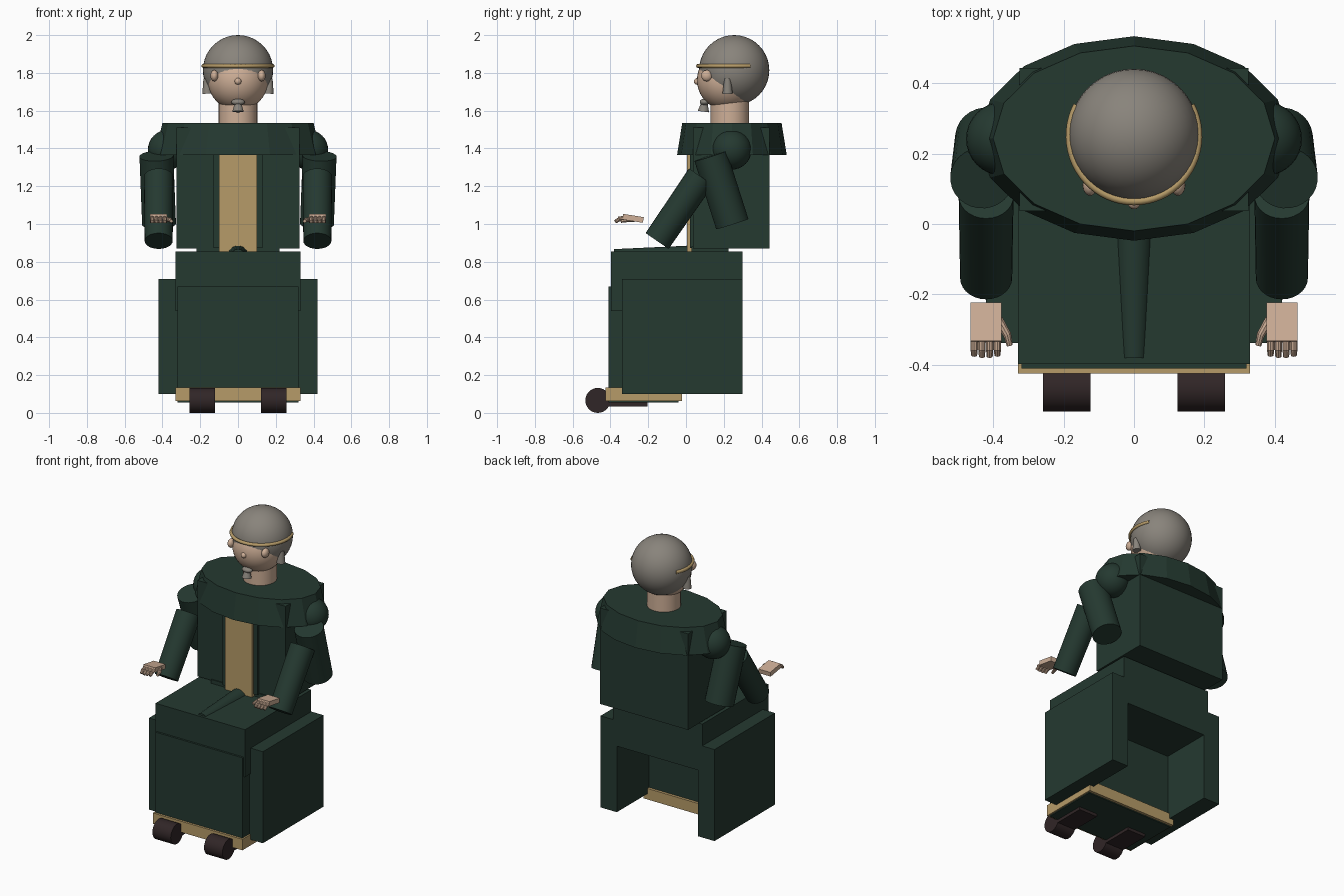
import bpy, math
from mathutils import Vector, Matrix

if "Cube" in bpy.data.objects:
    bpy.data.objects.remove(bpy.data.objects["Cube"])


def material(name, rgb):
    m = bpy.data.materials.new(name)
    m.diffuse_color = (*rgb, 1)
    m.use_nodes = True
    m.node_tree.nodes["Principled BSDF"].inputs["Base Color"].default_value = m.diffuse_color
    return m


GREEN = material("dark green", (0.018, 0.041, 0.030))
GOLD = material("gold", (0.47, 0.33, 0.14))
SKIN = material("skin", (0.62, 0.43, 0.31))
GREY = material("grey hair", (0.25, 0.23, 0.20))
BROWN = material("dark brown", (0.030, 0.019, 0.020))


def finish(name, mat, smooth=True):
    ob = bpy.context.object
    ob.name = name
    ob.data.materials.append(mat)
    if smooth:
        bpy.ops.object.shade_smooth_by_angle(angle=math.radians(35))
    return ob


def box(name, mat, x, y, z, tilt=0):
    """Box from (min, max) ranges, optionally tilted about x."""
    mid = [(a + b) / 2 for a, b in (x, y, z)]
    bpy.ops.mesh.primitive_cube_add(size=1, location=mid, rotation=(tilt, 0, 0))
    bpy.context.object.scale = [b - a for a, b in (x, y, z)]
    return finish(name, mat, False)


def ball(name, mat, loc, r, scale=(1, 1, 1), seg=32):
    bpy.ops.mesh.primitive_uv_sphere_add(segments=seg, ring_count=seg // 2, radius=r, location=loc)
    bpy.context.object.scale = scale
    return finish(name, mat)


def rod(name, mat, a, b, r1, r2, sides=28):
    """Cylinder or cone frustum from point a to point b."""
    a, b = Vector(a), Vector(b)
    bpy.ops.mesh.primitive_cone_add(vertices=sides, radius1=r1, radius2=r2,
                                    depth=(b - a).length, location=(a + b) / 2)
    bpy.context.object.rotation_euler = (b - a).to_track_quat('Z', 'Y').to_euler()
    return finish(name, mat)


# chair and legs
box("seat", GREEN, (-.33, .33), (-.397, .3), (.54, .855))
box("leg_block", GREEN, (-.32, .32), (-.41, -.04), (.055, .67))
box("foot_trim", GOLD, (-.33, .33), (-.425, -.022), (.062, .135))
box("hips", GREEN, (-.22, .22), (.03, .225), (.85, .88))
rod("lap_fold", GREEN, (0, .05, .83), (0, -.38, .83), .057, .037)

# torso, front panel and mantle
box("torso", GREEN, (-.325, .325), (.037, .443), (.87, 1.51))
box("robe_opening", GREEN, (-.13, .13), (.02, .05), (.872, 1.4))
box("front_panel", GOLD, (-.1, .1), (.005, .05), (.855, 1.4))
bpy.ops.mesh.primitive_cone_add(vertices=16, radius1=.442, radius2=.40, depth=.17,
                                location=(0, .243, 1.45))
mantle = finish("mantle", GREEN, False)
mantle.scale.y = .657

# neck and head
rod("neck", SKIN, (0, .232, 1.5), (0, .232, 1.69), .102, .102, 32)
ball("face", SKIN, (0, .218, 1.762), .16, seg=40)
ball("hair", GREY, (0, .255, 1.814), .186, seg=40)
ball("nose", SKIN, (0, .06, 1.755), .018, seg=16)
ball("moustache", GREY, (0, .098, 1.645), .036, (1, .7, .5), 16)
rod("beard", GREY, (0, .092, 1.595), (0, .098, 1.645), .03, .016, 16)

# headband: arc swept round the forehead
curve = bpy.data.curves.new("headband", 'CURVE')
curve.dimensions = '3D'
curve.bevel_depth = .011
curve.bevel_resolution = 2
curve.use_fill_caps = True
spline = curve.splines.new('POLY')
N = 40
spline.points.add(N)
for i, p in enumerate(spline.points):
    t = math.radians(-208 + 236 * i / N)
    p.co = (.183 * math.cos(t), .25 + .186 * math.sin(t), 1.837, 1)
band = bpy.data.objects.new("headband", curve)
bpy.context.collection.objects.link(band)
curve.materials.append(GOLD)

# paired parts
for s, side in ((1, "left"), (-1, "right")):
    def span(a, b):
        return tuple(sorted((s * a, s * b)))

    box(f"{side}_side_panel", GREEN, span(.30, .42), (-.338, .3), (.1, .71))

    # shoe: round toe and flat sole
    rod(f"{side}_toe", BROWN, (s * .123, -.467, .066), (s * .258, -.467, .066), .066, .066)
    box(f"{side}_sole", BROWN, span(.123, .258), (-.467, -.203), (.035, .1))

    # ear and sideburn
    ball(f"{side}_ear", SKIN, (s * .125, .11, 1.785), .03, (.7, 1, 1), 16)
    rod(f"{side}_sideburn", GREY, (s * .162, .22, 1.69), (s * .166, .22, 1.77), .027, .017, 12)

    # arm
    ball(f"{side}_shoulder", GREEN, (s * .372, .242, 1.393), .105)
    rod(f"{side}_upper_arm", GREEN, (s * .432, .13, 1.36), (s * .418, .245, 1.0), .09, .09)
    rod(f"{side}_forearm", GREEN, (s * .42, .08, 1.25), (s * .42, -.153, .91), .078, .074)

    # hand: palm, four two-jointed fingers, thumb
    box(f"{side}_palm", SKIN, span(.377, .465), (-.335, -.225), (1.015, 1.045), math.radians(-9))
    for i in range(4):
        x = s * (.388 + .022 * i)
        tip = -.378 + .004 * abs(i - 1.5)
        rod(f"{side}_finger_{i + 1}", SKIN, (x, -.325, 1.033), (x, -.358, 1.028), .011, .011, 10)
        rod(f"{side}_fingertip_{i + 1}", SKIN, (x, -.352, 1.026), (x, tip, 1.012), .011, .009, 10)
    rod(f"{side}_thumb", SKIN, (s * .385, -.27, 1.025), (s * .36, -.315, 1.022), .013, .012, 10)
    rod(f"{side}_thumb_tip", SKIN, (s * .361, -.31, 1.022), (s * .353, -.345, 1.015), .012, .009, 10)
